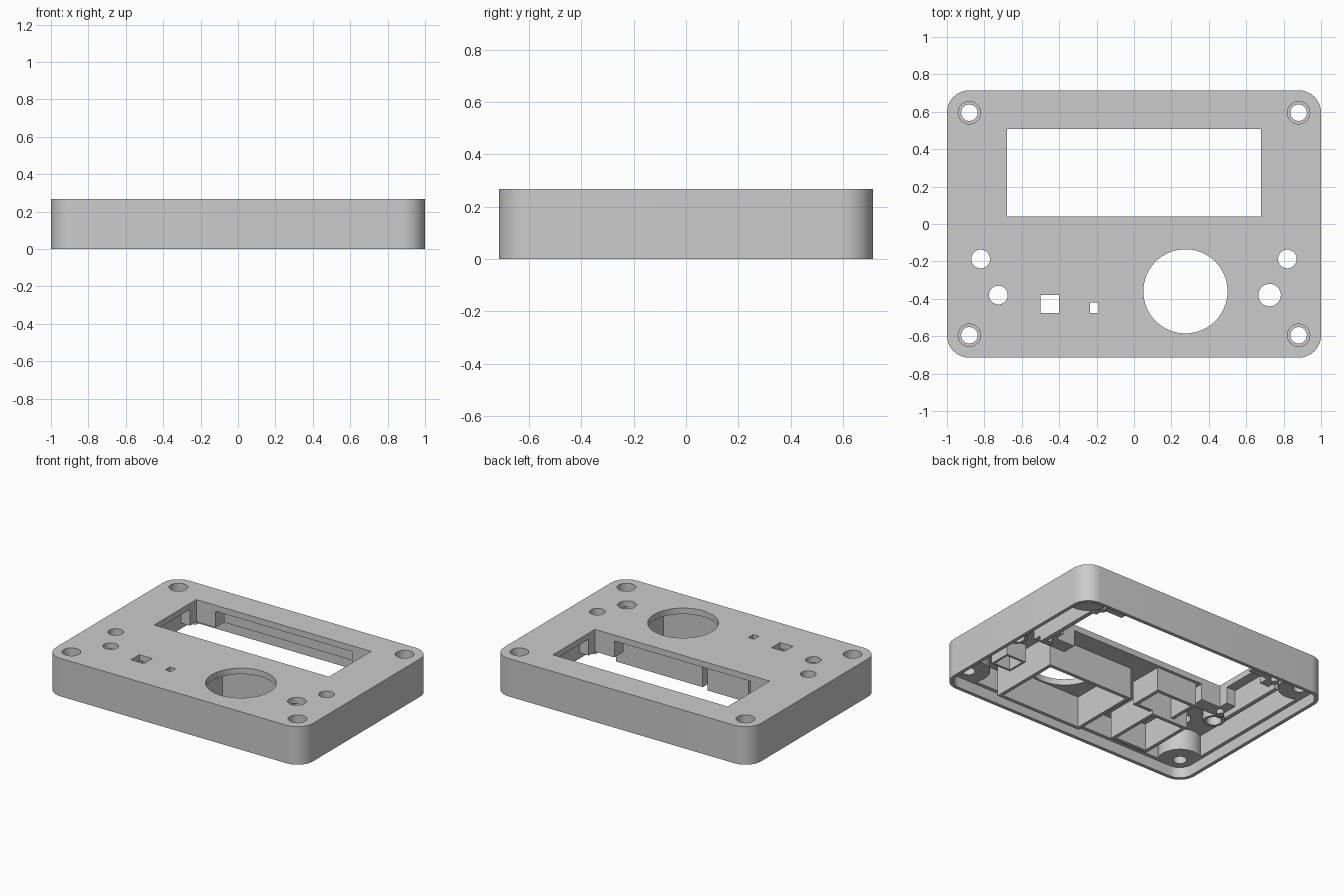
import bpy
import bmesh
from math import cos, sin, radians, tau

cube = bpy.data.objects.get("Cube")
if cube:
    bpy.data.objects.remove(cube, do_unlink=True)

TOP, UNDER, LIP = 0.267, 0.225, 0.075   # top face, panel underside, cover recess
SX, SY = 0.88, 0.595                    # screw centres

grey = bpy.data.materials.new("light_grey_plastic")
grey.use_nodes = True
colour = (0.6, 0.6, 0.6, 1)
grey.diffuse_color = colour
grey.node_tree.nodes["Principled BSDF"].inputs["Base Color"].default_value = colour


def make(name, bm):
    bmesh.ops.recalc_face_normals(bm, faces=bm.faces)
    mesh = bpy.data.meshes.new(name)
    bm.to_mesh(mesh)
    bm.free()
    mesh.materials.append(grey)
    obj = bpy.data.objects.new(name, mesh)
    bpy.context.collection.objects.link(obj)
    return obj


def prism(name, pts, z0, z1):
    """Solid with a flat outline."""
    bm = bmesh.new()
    low = [bm.verts.new((x, y, z0)) for x, y in pts]
    high = [bm.verts.new((x, y, z1)) for x, y in pts]
    bm.faces.new(low)
    bm.faces.new(high)
    n = len(pts)
    for i in range(n):
        j = (i + 1) % n
        bm.faces.new((low[i], low[j], high[j], high[i]))
    return make(name, bm)


def tube(name, outer, inner, z0, z1):
    """Hollow wall between two outlines with equal point counts."""
    bm = bmesh.new()
    loops = [[bm.verts.new((x, y, z)) for x, y in pts]
             for pts, z in ((outer, z0), (outer, z1), (inner, z1), (inner, z0))]
    n = len(outer)
    for k in range(4):
        a, b = loops[k], loops[(k + 1) % 4]
        for i in range(n):
            j = (i + 1) % n
            bm.faces.new((a[i], a[j], b[j], b[i]))
    return make(name, bm)


def rect(x0, x1, y0, y1):
    return [(x0, y0), (x1, y0), (x1, y1), (x0, y1)]


def arc(cx, cy, r, a0, a1, n):
    return [(cx + r * cos(radians(a0 + (a1 - a0) * i / n)),
             cy + r * sin(radians(a0 + (a1 - a0) * i / n))) for i in range(n + 1)]


def circle(cx, cy, r, n=40):
    return [(cx + r * cos(tau * i / n), cy + r * sin(tau * i / n)) for i in range(n)]


def corners(r, start, end):
    """Four arcs centred on the screws, joined into one outline."""
    pts = []
    for k, (sx, sy) in enumerate(((1, 1), (-1, 1), (-1, -1), (1, -1))):
        pts += arc(sx * SX, sy * SY, r, start + 90 * k, end + 90 * k, 12)
    return pts


# Case body, then everything cut out of it
body = prism("case_body", corners(0.12, 0, 90), 0, TOP)
cutters = [
    prism("cover_recess", corners(0.095, 0, 90), -0.1, LIP),
    prism("inner_cavity", corners(0.14, -60, -210), -0.1, UNDER),
    prism("display_window", rect(-0.68, 0.68, 0.04, 0.508), -0.1, 0.4),
    prism("dial_hole", circle(0.275, -0.36, 0.225, 64), -0.1, 0.4),
    prism("square_hole", rect(-0.5, -0.4, -0.475, -0.38), -0.1, 0.4),
    prism("slot_hole", rect(-0.235, -0.19, -0.475, -0.42), -0.1, 0.4),
]
buttons = [(-0.82, -0.187, 0.05), (0.82, -0.187, 0.05),
           (-0.725, -0.38, 0.05), (0.725, -0.38, 0.06)]
for x, y, r in buttons:
    cutters.append(prism("button_hole", circle(x, y, r), -0.1, 0.4))
for sx in (-1, 1):
    for sy in (-1, 1):
        cutters.append(prism("screw_hole", circle(sx * SX, sy * SY, 0.044), -0.1, 0.4))
        cutters.append(prism("screw_head_recess", circle(sx * SX, sy * SY, 0.06), 0.17, 0.4))

bpy.context.view_layer.objects.active = body
for c in cutters:
    c.hide_render = True
    mod = body.modifiers.new(c.name, 'BOOLEAN')
    mod.operation = 'DIFFERENCE'
    mod.solver = 'EXACT'
    mod.object = c
    bpy.ops.object.modifier_apply(modifier=mod.name)
for c in cutters:
    bpy.data.objects.remove(c, do_unlink=True)

ROOT = UNDER + 0.01


def frame(name, x0, x1, y0, y1, z0, t=0.025):
    return tube(name, rect(x0, x1, y0, y1), rect(x0 + t, x1 - t, y0 + t, y1 - t), z0, ROOT)


# Compartments under the panel
frame("dial_compartment", -0.06, 0.615, -0.62, -0.1, 0.005)
frame("switch_compartment", -0.61, -0.32, -0.61, -0.2, 0.035)
frame("plug_compartment", -0.5, -0.18, -0.225, 0.02, 0.06)
frame("button_sleeve", 0.647, 0.803, -0.458, -0.302, 0.1, 0.016)

# Round button sleeves
for x, y, r in buttons[:2]:
    tube("round_button_sleeve", circle(x, y, r + 0.02), circle(x, y, r), 0.16, ROOT)

# Display side walls, with an L-shaped mounting post and peg at each window corner
for s in (-1, 1):
    prism("display_side_wall", rect(*sorted((s * 0.75, s * 0.78)), 0.0, 0.5), 0.07, ROOT)
    for edge, out in ((0.04, -1), (0.508, 1)):
        far, near = edge + out * 0.1, edge - out * 0.07
        outline = [(s * 0.78, far), (s * 0.53, far), (s * 0.53, edge),
                   (s * 0.68, edge), (s * 0.68, near), (s * 0.78, near)]
        prism("display_post", outline, 0.11, ROOT)
        prism("display_peg", circle(s * 0.715, edge + out * 0.035, 0.024, 20), 0.08, 0.12)

# Smooth the curved walls, keep the edges sharp
bpy.ops.object.select_all(action='DESELECT')
for o in bpy.context.scene.objects:
    if o.type == 'MESH' and grey.name in o.data.materials:
        o.select_set(True)
bpy.context.view_layer.objects.active = body
bpy.ops.object.shade_smooth_by_angle(angle=radians(30))
